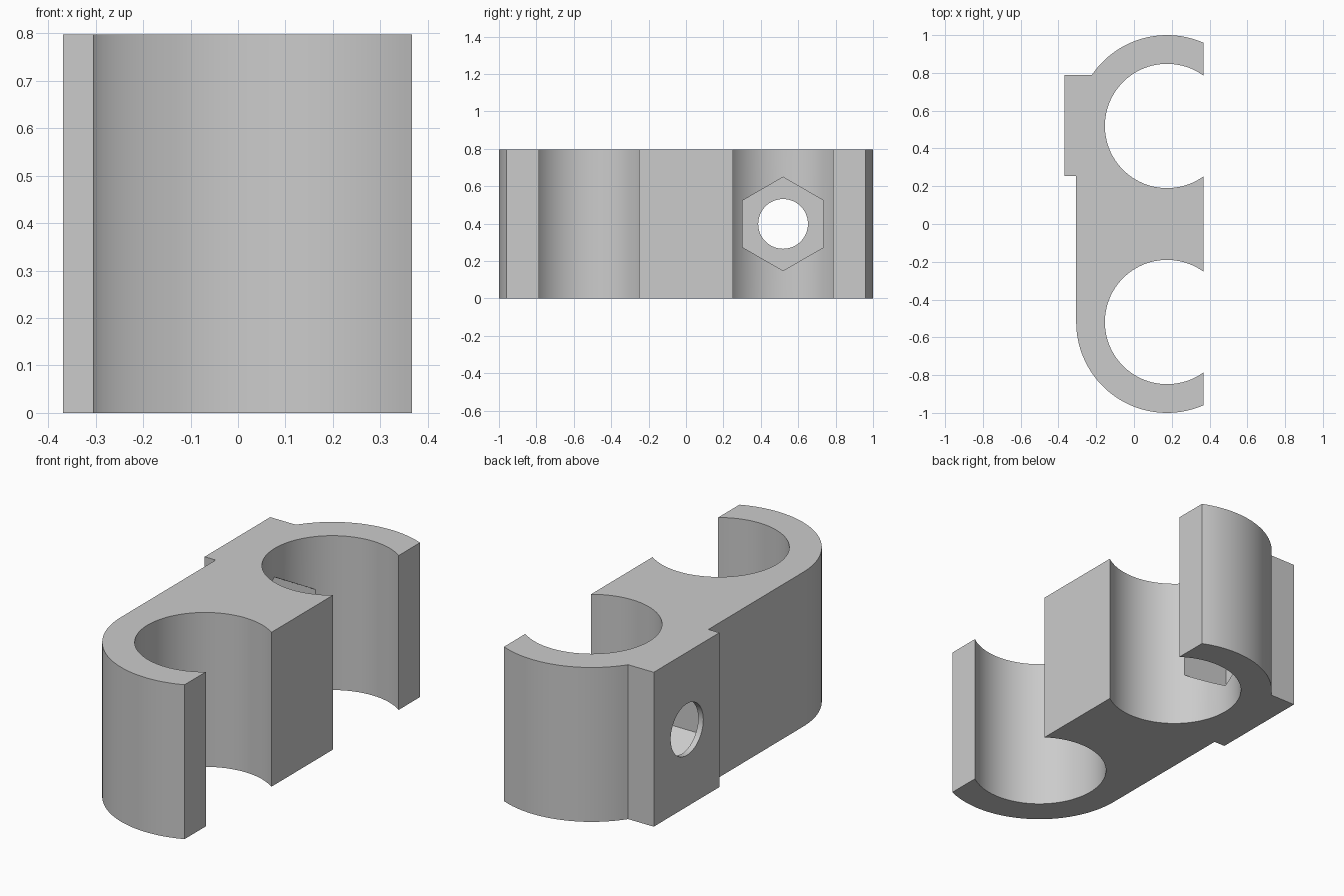
import bpy, bmesh
from math import acos, asin, cos, sin, pi
from mathutils import Matrix

if "Cube" in bpy.data.objects:
    bpy.data.objects.remove(bpy.data.objects["Cube"])

HEIGHT = 0.797
CX, CY = 0.175, 0.519          # bore centres at (CX, +-CY)
R_IN, R_OUT = 0.329, 0.481
OPEN_X, PAD_X = 0.367, -0.369  # open face of the clips, face of the pad
PAD_Y0, PAD_Y1 = 0.255, 0.79
POCKET_X = -0.34               # floor of the nut pocket

grey = bpy.data.materials.new("light_grey")
grey.use_nodes = True
colour = (0.6, 0.6, 0.6, 1)
grey.diffuse_color = colour
grey.node_tree.nodes["Principled BSDF"].inputs["Base Color"].default_value = colour


def arc(cy, r, start, end, steps):
    return [(CX + r * cos(start + (end - start) * i / steps),
             cy + r * sin(start + (end - start) * i / steps)) for i in range(steps + 1)]


def finish(name, bm):
    bmesh.ops.recalc_face_normals(bm, faces=bm.faces[:])
    mesh = bpy.data.meshes.new(name)
    bm.to_mesh(mesh)
    bm.free()
    mesh.materials.append(grey)
    obj = bpy.data.objects.new(name, mesh)
    bpy.context.collection.objects.link(obj)
    return obj


def prism_along_x(name, sides, radius, x0, x1):
    bm = bmesh.new()
    bmesh.ops.create_cone(bm, cap_ends=True, segments=sides, radius1=radius,
                          radius2=radius, depth=x1 - x0)
    # First corner points up once the axis lies along x
    top = max(bm.verts, key=lambda v: v.co.x)
    turn = Matrix.Rotation(pi / 2 if sides == 6 and abs(top.co.y) > 0.01 else 0, 4, 'Z')
    move = Matrix.Translation(((x0 + x1) / 2, CY, HEIGHT / 2))
    bmesh.ops.transform(bm, matrix=move @ Matrix.Rotation(pi / 2, 4, 'Y') @ turn,
                        verts=bm.verts[:])
    return finish(name, bm)


# Double clip body: one outline extruded upward
a_out = acos((OPEN_X - CX) / R_OUT)
a_in = acos((OPEN_X - CX) / R_IN)
a_pad = pi - asin((PAD_Y1 - CY) / R_OUT)
outline = arc(CY, R_OUT, a_out, a_pad, 28)
outline += [(PAD_X, PAD_Y1), (PAD_X, PAD_Y0), (CX - R_OUT, PAD_Y0)]
outline += arc(-CY, R_OUT, pi, 2 * pi - a_out, 40)
outline += arc(-CY, R_IN, 2 * pi - a_in, a_in, 80)
outline += arc(CY, R_IN, 2 * pi - a_in, a_in, 80)

bm = bmesh.new()
base = bm.faces.new([bm.verts.new((x, y, 0)) for x, y in outline])
extruded = bmesh.ops.extrude_face_region(bm, geom=[base], use_keep_orig=True)
bmesh.ops.translate(bm, vec=(0, 0, HEIGHT),
                    verts=[g for g in extruded["geom"] if isinstance(g, bmesh.types.BMVert)])
body = finish("double_pipe_clip", bm)

# Hexagonal nut pocket and round bolt hole through the pad
bpy.context.view_layer.objects.active = body
body.select_set(True)
for cutter in (prism_along_x("nut_pocket_cutter", 6, 0.25, POCKET_X, CX),
               prism_along_x("bolt_hole_cutter", 64, 0.133, PAD_X - 0.1, CX)):
    cutter.hide_render = True
    mod = body.modifiers.new("cut", 'BOOLEAN')
    mod.operation = 'DIFFERENCE'
    mod.solver = 'EXACT'
    mod.object = cutter
    bpy.ops.object.modifier_apply(modifier=mod.name)
    bpy.data.objects.remove(cutter)

bpy.ops.object.shade_smooth_by_angle(angle=pi / 6)
